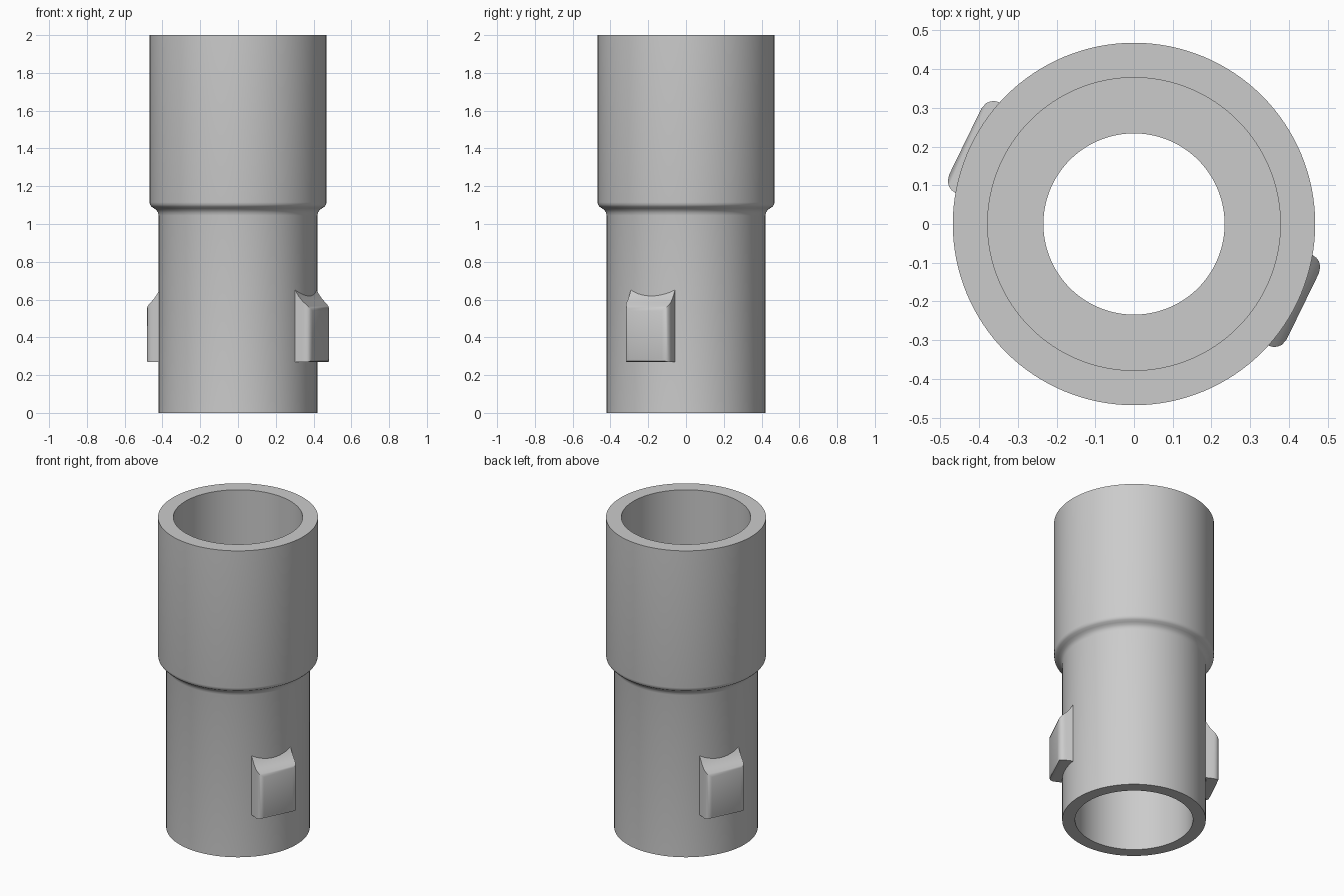
import bpy, bmesh, math

if "Cube" in bpy.data.objects:
    bpy.data.objects.remove(bpy.data.objects["Cube"], do_unlink=True)

grey = bpy.data.materials.new("plain grey")
grey.use_nodes = True
colour = (0.6, 0.6, 0.6, 1)
grey.diffuse_color = colour
grey.node_tree.nodes["Principled BSDF"].inputs["Base Color"].default_value = colour


def make_object(name, bm, angle):
    bmesh.ops.recalc_face_normals(bm, faces=bm.faces)
    mesh = bpy.data.meshes.new(name)
    bm.to_mesh(mesh)
    bm.free()
    mesh.materials.append(grey)
    obj = bpy.data.objects.new(name, mesh)
    bpy.context.collection.objects.link(obj)
    bpy.ops.object.select_all(action="DESELECT")
    obj.select_set(True)
    bpy.context.view_layer.objects.active = obj
    bpy.ops.object.shade_smooth_by_angle(angle=math.radians(angle))
    return obj


def loft(bm, rings, closed):
    """Bridge equal rings of vertices with quads."""
    pairs = list(zip(rings, rings[1:]))
    if closed:
        pairs.append((rings[-1], rings[0]))
    for a, b in pairs:
        for i in range(len(a)):
            j = (i + 1) % len(a)
            bm.faces.new((a[i], a[j], b[j], b[i]))


# Stepped tube: outer wall, collar, upper socket, inner web, lower bore
profile = [
    (0.42, 0), (0.42, 1.045), (0.423, 1.06), (0.431, 1.073), (0.444, 1.083),
    (0.458, 1.092), (0.466, 1.102), (0.468, 1.115), (0.468, 2),
    (0.378, 2), (0.378, 1.1), (0.234, 1.1), (0.234, 0.95), (0.345, 0.95), (0.345, 0),
]
segments = 128
bm = bmesh.new()
rings = []
for r, z in profile:
    angles = [math.tau * i / segments for i in range(segments)]
    rings.append([bm.verts.new((r * math.cos(a), r * math.sin(a), z)) for a in angles])
loft(bm, rings, closed=True)
make_object("stepped_tube", bm, 35)

# Locking lugs: sections stepped outward, with rounded outer corners and a scooped top
outer, half_width, corner, bottom_round = 0.485, 0.13, 0.035, 0.015
top_slope = [(0.38, 0.68), (0.40, 0.65), (0.41, 0.634), (0.42, 0.619), (0.435, 0.60),
             (0.45, 0.586), (0.462, 0.575), (0.472, 0.565), (0.48, 0.555), (outer, 0.54)]


def rounding(r, radius):
    """How far a rounded edge has pulled in at distance r."""
    d = max(0, r - (outer - radius))
    return radius - math.sqrt(max(0, radius ** 2 - d ** 2))


def lug(name, heading):
    bm = bmesh.new()
    sections = []
    for r, top in top_slope:
        w = half_width - rounding(r, corner)
        low = 0.27 + rounding(r, bottom_round)
        corners = [(r, -w, low), (r, w, low), (r, w, top), (r, -w, top)]
        sections.append([bm.verts.new(c) for c in corners])
    loft(bm, sections, closed=False)
    bm.faces.new(sections[0])
    bm.faces.new(sections[-1])
    obj = make_object(name, bm, 40)
    obj.rotation_euler.z = math.radians(heading)


lug("left_lug", -26)
lug("right_lug", 154)
